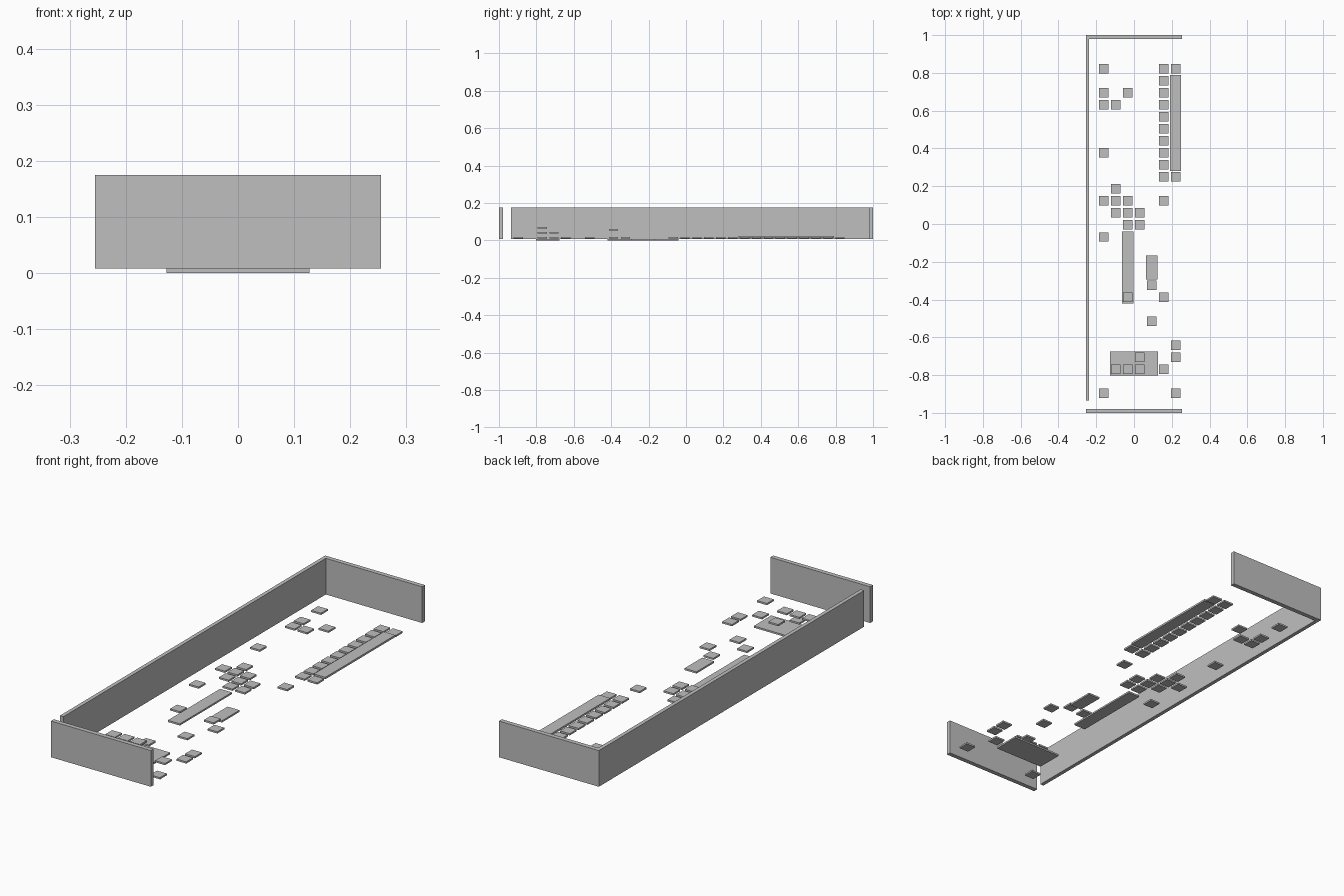
import bpy

cube = bpy.data.objects.get("Cube")
if cube:
    bpy.data.objects.remove(cube, do_unlink=True)

# Single flat colour
grey = bpy.data.materials.new("plain_grey")
grey.use_nodes = True
colour = (0.52, 0.52, 0.52, 1)
grey.diffuse_color = colour
grey.node_tree.nodes["Principled BSDF"].inputs["Base Color"].default_value = colour


def box(name, x, y, z):
    """Box spanning the given (low, high) range on each axis."""
    bpy.ops.mesh.primitive_cube_add(size=1)
    ob = bpy.context.object
    ob.name = name
    ob.location = [(a + b) / 2 for a, b in (x, y, z)]
    ob.scale = [b - a for a, b in (x, y, z)]
    bpy.ops.object.transform_apply(location=False, rotation=False, scale=True)
    ob.data.materials.append(grey)


# Perimeter walls, open on the left side
WALL = (0.008, 0.175)
box("front_wall", (-0.255, 0.255), (-1, -0.979), WALL)
box("back_wall", (-0.255, 0.255), (0.979, 1), WALL)
box("right_wall", (-0.255, -0.237), (-0.935, 0.979), WALL)

# Low platforms
LOW = (0, 0.008)
box("wide_platform", (-0.127, 0.127), (-0.803, -0.676), LOW)
box("long_platform", (-0.064, -0.003), (-0.42, -0.04), LOW)
box("short_platform", (0.063, 0.124), (-0.295, -0.166), LOW)
box("left_platform", (0.191, 0.25), (0.28, 0.79), (0.014, 0.023))

# Square tiles on a regular grid
PITCH, HALF, THICK = 0.0637, 0.025, 0.008


def tile(column, row, z=0.01, name="floor_tile"):
    x = -0.16 + PITCH * column
    y = 0.823 - PITCH * row
    box(name, (x - HALF, x + HALF), (y - HALF, y + HALF), (z, z + THICK))


# Row number -> occupied columns, each digit one column
floor_rows = {
    0: "056", 2: "025", 3: "015", 7: "05", 9: "56", 10: "1",
    11: "0125", 12: "123", 13: "23", 14: "0", 18: "4", 19: "5",
    21: "4", 23: "6", 24: "6", 25: "5", 27: "06",
}
for row in (1, 4, 5, 6, 8):
    floor_rows[row] = "5"
for row, columns in floor_rows.items():
    for column in columns:
        tile(int(column), row)

# Floating tiles above the platforms
for column in (1, 2, 3):
    tile(column, 25, 0.063, "high_tile")
for column, row, z in ((2, 25, 0.037), (3, 24, 0.037), (2, 19, 0.052)):
    tile(column, row, z, "raised_tile")
